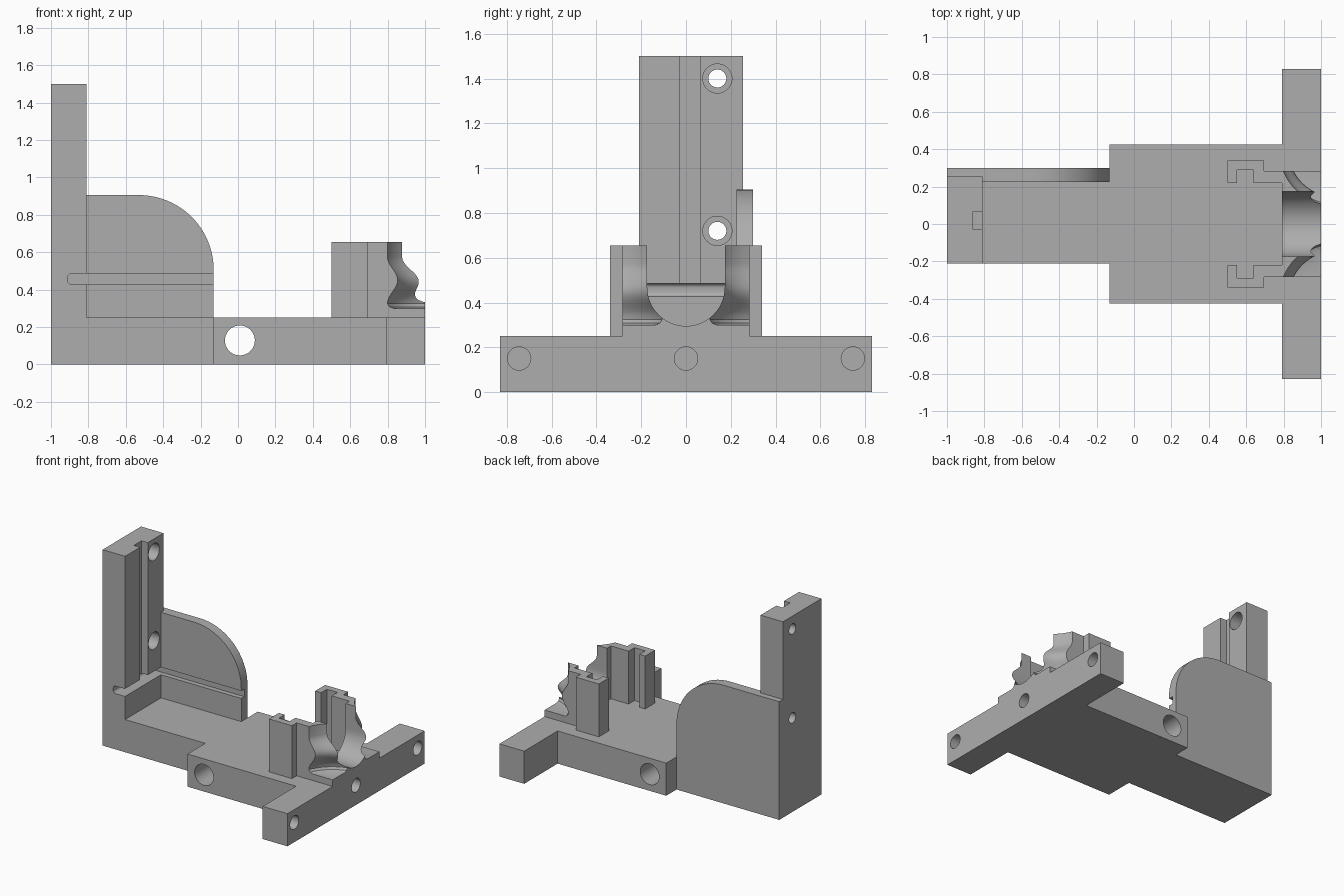
import bpy, bmesh, math
from mathutils import Vector

if "Cube" in bpy.data.objects:
    bpy.data.objects.remove(bpy.data.objects["Cube"], do_unlink=True)

grey = bpy.data.materials.new("plain grey")
grey.use_nodes = True
GREY = (0.42, 0.42, 0.42, 1)
grey.diffuse_color = GREY
grey.node_tree.nodes["Principled BSDF"].inputs["Base Color"].default_value = GREY


def finish(bm, name):
    bmesh.ops.recalc_face_normals(bm, faces=bm.faces)
    mesh = bpy.data.meshes.new(name)
    bm.to_mesh(mesh)
    bm.free()
    mesh.materials.append(grey)
    ob = bpy.data.objects.new(name, mesh)
    bpy.context.collection.objects.link(ob)
    return ob


def prism(name, points, axis, lo, hi):
    """Extrude a 2D outline along one axis from lo to hi."""
    place = {"x": lambda a, b, d: (d, a, b),
             "y": lambda a, b, d: (a, d, b),
             "z": lambda a, b, d: (a, b, d)}[axis]
    bm = bmesh.new()
    face = bm.faces.new([bm.verts.new(place(a, b, lo)) for a, b in points])
    out = bmesh.ops.extrude_face_region(bm, geom=[face])
    moved = [v for v in out["geom"] if isinstance(v, bmesh.types.BMVert)]
    bmesh.ops.translate(bm, verts=moved, vec=Vector(place(0, 0, hi - lo)))
    return finish(bm, name)


def arc(a, b, r, start, end, steps):
    return [(a + r * math.cos(math.radians(start + (end - start) * i / steps)),
             b + r * math.sin(math.radians(start + (end - start) * i / steps)))
            for i in range(steps + 1)]


def rect(a0, a1, b0, b1):
    return [(a0, b0), (a1, b0), (a1, b1), (a0, b1)]


def rod(a, b, r, axis, lo, hi):
    return prism("cutter", arc(a, b, r, 0, 360, 48)[:-1], axis, lo, hi)


def cut(ob, cutters):
    for c in cutters:
        c.hide_render = True
        mod = ob.modifiers.new("cut", "BOOLEAN")
        mod.operation = "DIFFERENCE"
        mod.solver = "EXACT"
        mod.object = c
        bpy.context.view_layer.objects.active = ob
        bpy.ops.object.modifier_apply(modifier=mod.name)
        bpy.data.objects.remove(c, do_unlink=True)


def slot():
    """Horizontal groove with a rounded inner end."""
    end = arc(-0.89, 0.465, 0.02, 90, 180, 6) + arc(-0.89, 0.447, 0.02, 180, 270, 6)
    return prism("cutter", end + [(0, 0.427), (0, 0.485)], "y", -0.4, 0.262)


# Upright column with its floor
column = prism("column_and_floor", [(-1, 0), (-0.13, 0), (-0.13, 0.25), (-0.81, 0.25),
                                    (-0.81, 1.5), (-1, 1.5)], "y", -0.21, 0.255)
cutters = [slot(), prism("cutter", rect(-0.863, -0.7, -0.028, 0.065), "z", 0.46, 1.6)]
for z in (0.72, 1.4):
    cutters += [rod(0.14, z, 0.04, "x", -1.1, -0.7), rod(0.14, z, 0.065, "x", -0.91, -0.7)]
cut(column, cutters)

# Side plate with one large rounded corner
plate = prism("side_plate", [(-1, 0), (-0.13, 0)] + arc(-0.53, 0.505, 0.4, 0, 90, 24)
              + [(-1, 0.905)], "y", 0.225, 0.3)
cut(plate, [slot()])

# T-shaped base
half = [(-0.13, 0.425), (0.79, 0.425), (0.79, 0.83), (1, 0.83)]
base = prism("base", half + [(x, -y) for x, y in reversed(half)], "z", 0, 0.25)
cut(base, [rod(0.01, 0.128, 0.08, "y", -1, 1)]
    + [rod(y, 0.15, 0.052, "x", 0.85, 1.1) for y in (-0.745, 0, 0.745)])


def waisted_cutter(y):
    """Turned shape about a vertical axis, narrowest at mid height."""
    rings = [(0, 0.3), (0.275, 0.3), (0.295, 0.308)]
    for i in range(15):
        z = 0.325 + 0.25 * i / 14
        rings.append((0.305 - 0.025 * (1 - math.cos(2 * math.pi * i / 14)), z))
    rings += [(0.305, 0.7), (0, 0.7)]
    bm = bmesh.new()
    verts = [bm.verts.new((1.08 + r, y, z)) for r, z in rings]
    edges = [bm.edges.new(pair) for pair in zip(verts, verts[1:])]
    bmesh.ops.spin(bm, geom=verts + edges, cent=(1.08, y, 0), axis=(0, 0, 1),
                   angle=2 * math.pi, steps=64, use_duplicate=False)
    bmesh.ops.remove_doubles(bm, verts=bm.verts, dist=0.0005)
    return finish(bm, "cutter")


# Cradle with a U channel and scooped outer corners
cradle = prism("cradle", rect(0.79, 1, -0.283, 0.283), "z", 0.25, 0.655)
channel = arc(0, 0.468, 0.173, 180, 360, 32) + [(0.173, 0.8), (-0.173, 0.8)]
cut(cradle, [prism("cutter", channel, "x", 0.7, 1.1), waisted_cutter(0.4), waisted_cutter(-0.4)])

# Slotted clip posts on both sides
post = [(0.5, 0.34), (0.695, 0.34), (0.695, 0.283), (0.79, 0.283), (0.79, 0.22),
        (0.64, 0.22), (0.64, 0.29), (0.55, 0.29), (0.55, 0.22), (0.5, 0.22)]
for side, s in (("left", 1), ("right", -1)):
    prism("clip_post_" + side, [(x, s * y) for x, y in post], "z", 0.25, 0.655)

# Smooth the curves, keep the edges sharp
bpy.ops.object.select_all(action="DESELECT")
for ob in bpy.context.collection.objects:
    if ob.type == "MESH" and ob.data.materials and ob.data.materials[0] == grey:
        ob.select_set(True)
        bpy.context.view_layer.objects.active = ob
bpy.ops.object.shade_smooth_by_angle(angle=math.radians(30))
